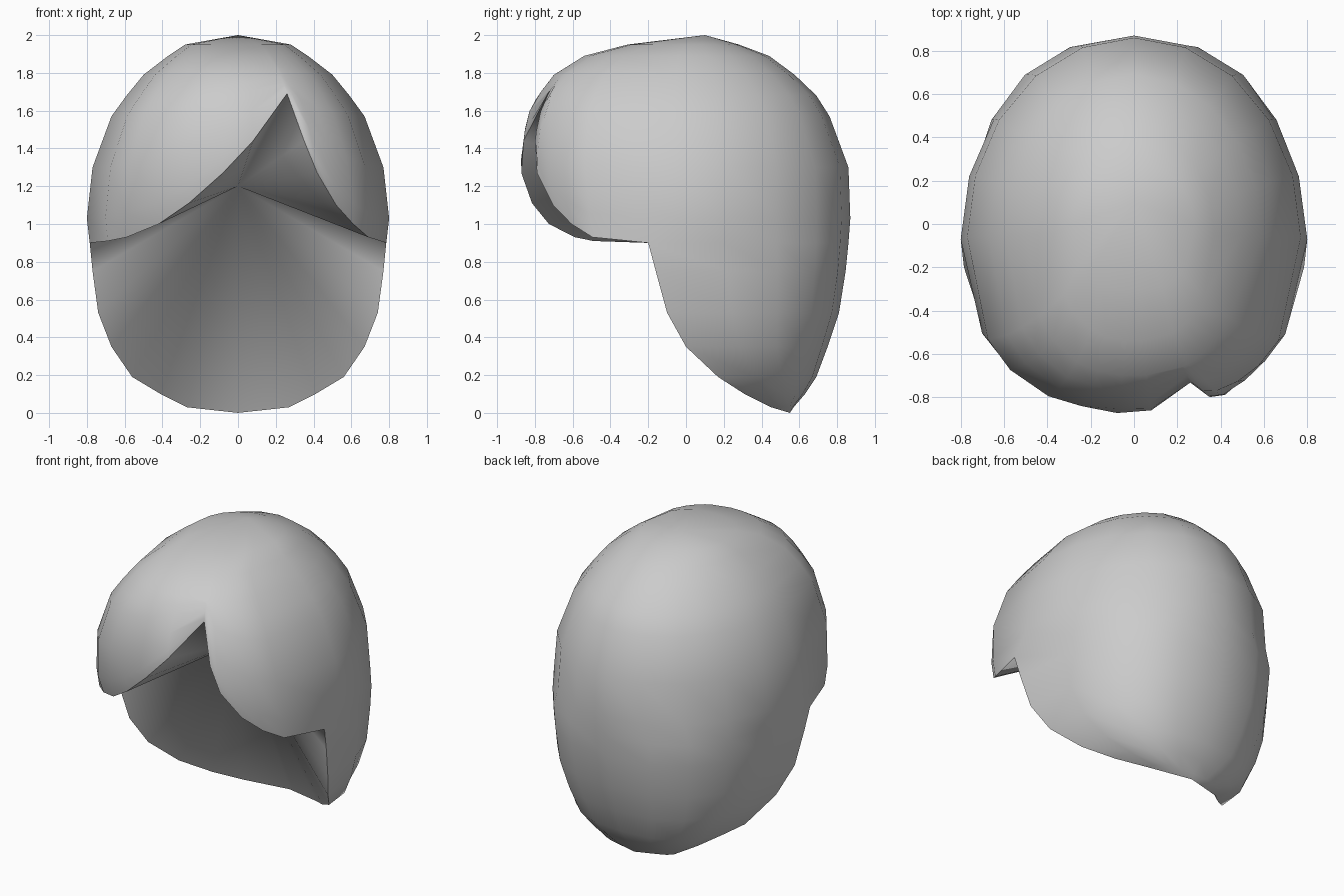
import bpy, bmesh, math

if "Cube" in bpy.data.objects:
    bpy.data.objects.remove(bpy.data.objects["Cube"])

# Horizontal sections: height, half width, middle y, back y, front y
SECTIONS = [
    (2.00, 0.00, 0.10, 0.10, 0.10),
    (1.95, 0.28, 0.00, 0.28, -0.31),
    (1.89, 0.37, -0.04, 0.44, -0.54),
    (1.79, 0.50, -0.05, 0.575, -0.70),
    (1.68, 0.59, -0.06, 0.69, -0.785),
    (1.57, 0.67, -0.06, 0.76, -0.845),
    (1.30, 0.77, -0.06, 0.86, -0.88),
    (1.03, 0.80, -0.07, 0.87, -0.82),
    (0.90, 0.785, -0.20, 0.86, -0.70),
    (0.75, 0.77, -0.16, 0.845, 0),
    (0.53, 0.74, -0.10, 0.81, 0),
    (0.35, 0.67, 0.00, 0.75, 0),
    (0.19, 0.56, 0.17, 0.69, 0),
    (0.10, 0.41, 0.31, 0.63, 0),
    (0.03, 0.27, 0.45, 0.57, 0),
    (0.00, 0.00, 0.55, 0.55, 0),
]
# Fringe hem seen from the front (x, z), with the parting notch
HEM = [(-0.785, 0.90), (-0.69, 0.91), (-0.59, 0.93), (-0.42, 1.0), (-0.26, 1.11),
       (-0.08, 1.27), (0.08, 1.44), (0.26, 1.69), (0.35, 1.44), (0.42, 1.27),
       (0.52, 1.10), (0.61, 1.0), (0.69, 0.93), (0.785, 0.90)]
UPPER = 9                   # sections shared with the fringe
STEPS = 10                  # columns round the back
HOLLOW = (0.0, 0.0, 1.2)    # deepest point of the underside


def section(z):
    for a, b in zip(SECTIONS, SECTIONS[1:]):
        if a[0] >= z >= b[0]:
            k = (a[0] - z) / (a[0] - b[0])
            return [p + (q - p) * k for p, q in zip(a, b)]
    return SECTIONS[-1]


def skin(bm, columns):
    grid = [[bm.verts.new(p) for p in col] for col in columns]
    for c, d in zip(grid, grid[1:]):
        for i in range(len(c) - 1):
            bm.faces.new((c[i], c[i + 1], d[i + 1], d[i]))


def finish(bm, name, probe, direction):
    """Weld, point the normals the right way, smooth and link."""
    bmesh.ops.remove_doubles(bm, verts=bm.verts, dist=0.002)
    bmesh.ops.recalc_face_normals(bm, faces=bm.faces)
    face = max(bm.faces, key=probe)
    if face.normal.z * direction < 0:
        bmesh.ops.reverse_faces(bm, faces=bm.faces)
    for f in bm.faces:
        f.smooth = True
    mesh = bpy.data.meshes.new(name)
    bm.to_mesh(mesh)
    bm.free()
    bpy.context.collection.objects.link(bpy.data.objects.new(name, mesh))


# Back and sides: half ellipses from rim to rim, fuller below the fringe
cap = bmesh.new()
back = []
for i in range(STEPS + 1):
    t = math.pi * i / STEPS
    col = []
    for z, w, m, b, f in SECTIONS:
        n = 2 / 2.4 if z <= 0.9 else 1
        x = math.copysign(abs(math.cos(t)) ** n, math.cos(t))
        col.append((w * x, m + (b - m) * abs(math.sin(t)) ** n, z))
    back.append(col)
for col in (back[0], back[-1]):
    for k, s in enumerate(SECTIONS):
        col[k] = (col[k][0], s[2], s[0])
skin(cap, back)

# Fringe: columns from the crown down to the hem
front = []
for hx, hz in HEM:
    u = max(-1, min(1, hx / section(hz)[1]))
    depth = max(0, 1 - abs(u) ** 2.4) ** (1 / 2.4)
    col = []
    for row in SECTIONS[:UPPER]:
        z = row[0]
        if z < 1.79:
            z = 1.79 - (1.79 - hz) * (1.79 - z) / 0.89
        z, w, m, b, f = section(max(z, 0.9))
        col.append((u * w, m + (f - m) * depth, z))
    front.append(col)
skin(cap, front)
finish(cap, "hair_cap", lambda f: f.calc_center_median().z, 1)

# Underside: closes the opening, fanned from the rim to the hollow
under = bmesh.new()
loop = back[0][UPPER - 1:] + back[-1][UPPER - 1:-1][::-1]
loop += [col[-1] for col in front[1:-1]]
rim = [under.verts.new(p) for p in loop]
centre = under.verts.new(HOLLOW)
for a, b in zip(rim, rim[1:] + rim[:1]):
    under.faces.new((a, b, centre))
finish(under, "hair_underside", lambda f: -f.normal.z * f.normal.z, -1)
under_mesh = bpy.data.objects["hair_underside"].data
if sum(p.normal.y * p.area for p in under_mesh.polygons) > 0:
    under_mesh.flip_normals()
